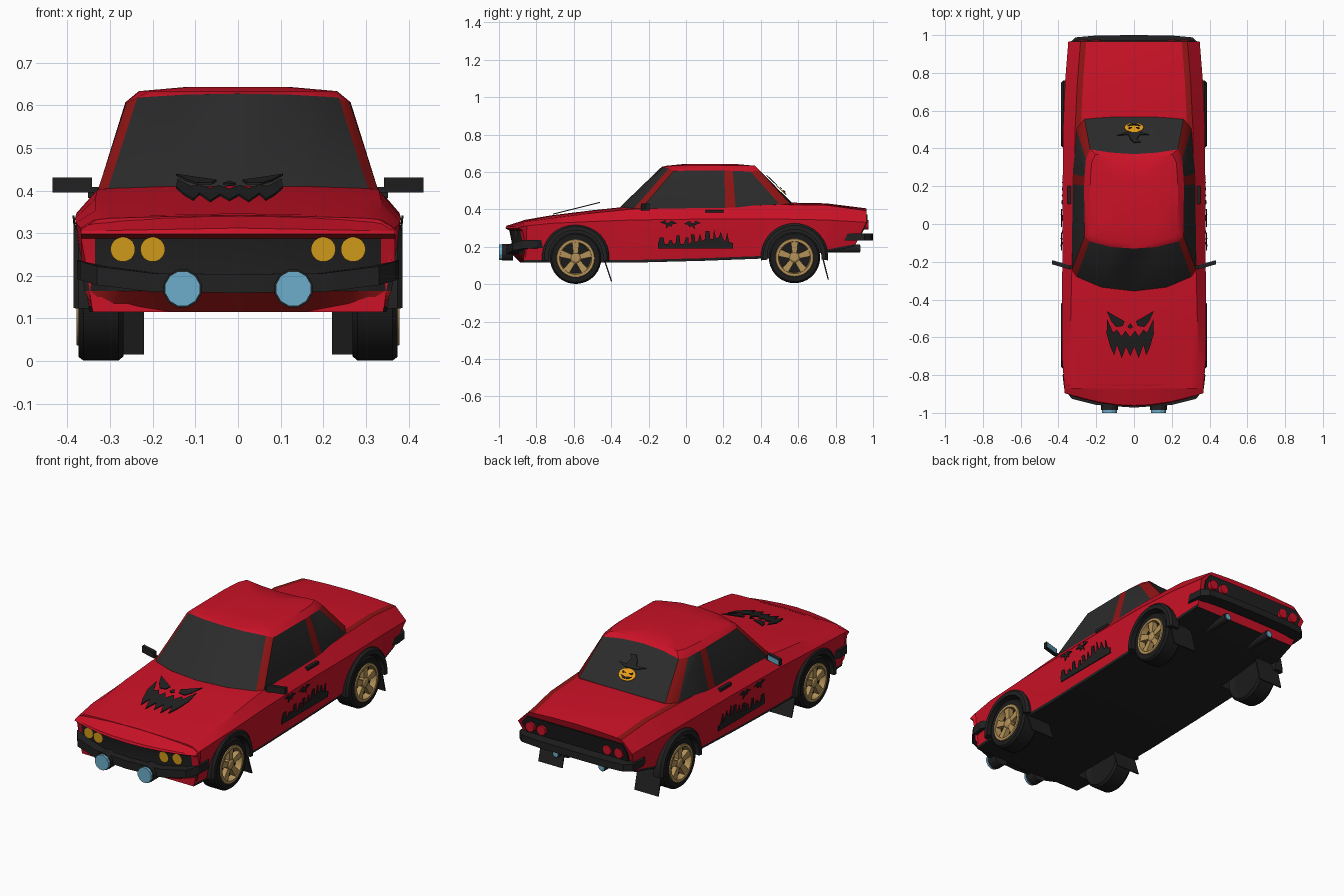
import bpy, bmesh, math
from mathutils import Vector

if "Cube" in bpy.data.objects:
    bpy.data.objects.remove(bpy.data.objects["Cube"])

def material(name, r, g, b):
    m = bpy.data.materials.new(name)
    m.diffuse_color = (r, g, b, 1)
    m.use_nodes = True
    m.node_tree.nodes["Principled BSDF"].inputs["Base Color"].default_value = m.diffuse_color
    return m

RED = material("body red", .60, .006, .02)
DARK = material("dark red trim", .28, .007, .007)
BLACK = material("black", .015, .015, .015)
GLASS = material("window glass", .024, .024, .024)
TYRE = material("tyre rubber", .011, .011, .011)
GOLD = material("wheel gold", .46, .29, .10)
YELLOW = material("headlamp yellow", .62, .32, .01)
BLUE = material("lens blue", .15, .42, .60)
ORANGE = material("pumpkin orange", .85, .36, .01)

def loft(name, rings, mats, rule=None, caps=True):
    """Bridge closed rings of points; rule(ring, segment, centre) picks the material slot."""
    bm = bmesh.new()
    vs = [[bm.verts.new(p) for p in r] for r in rings]
    n = len(rings[0])
    for i in range(len(vs) - 1):
        for j in range(n):
            k = (j + 1) % n
            f = bm.faces.new((vs[i][j], vs[i][k], vs[i + 1][k], vs[i + 1][j]))
            if rule:
                f.material_index = rule(i, j, f.calc_center_median())
    if caps:
        for i in (0, -1):
            f = bm.faces.new(vs[i])
            if rule:
                f.material_index = rule(i, -1, f.calc_center_median())
    bmesh.ops.recalc_face_normals(bm, faces=bm.faces)
    me = bpy.data.meshes.new(name)
    bm.to_mesh(me)
    bm.free()
    for m in mats:
        me.materials.append(m)
    ob = bpy.data.objects.new(name, me)
    bpy.context.collection.objects.link(ob)
    return ob

def full(half):
    """Mirror a half ring whose first and last points lie on x = 0."""
    return half + [(-p[0],) + tuple(p[1:]) for p in half[-2:0:-1]]

def box(name, lo, hi, mat):
    q = lambda z: [(lo[0], lo[1], z), (hi[0], lo[1], z), (hi[0], hi[1], z), (lo[0], hi[1], z)]
    return loft(name, [q(lo[2]), q(hi[2])], [mat])

def lathe(name, profile, cy, cz, s, mats, seg=36, caps=True, rule=None):
    """Spin (radius, x) points around a wheel axis."""
    rings = [[(s * x, cy + r * math.cos(a), cz + r * math.sin(a))
              for a in (2 * math.pi * i / seg for i in range(seg))] for r, x in profile]
    return loft(name, rings, mats, rule, caps)

def rod(name, x, z, r, y0, y1, mat, seg=24):
    rings = [[(x + r * math.cos(a), y, z + r * math.sin(a))
              for a in (2 * math.pi * (i + .5) / seg for i in range(seg))] for y in (y0, y1)]
    return loft(name, rings, [mat])

def plate(name, poly, place, normal, mat):
    a = [Vector(place(u, v)) for u, v in poly]
    return loft(name, [a, [p + Vector(normal) * .005 for p in a]], [mat])

# Main body: y, sill half width, bottom z, crease width/z, shoulder width/z, centre z
stations = [(-.87, .34, .115, .368, .31, .33, .332, .342), (-.72, .35, .115, .38, .325, .335, .352, .368),
            (-.5, .355, .115, .382, .335, .335, .38, .395), (-.28, .355, .115, .38, .343, .33, .402, .418),
            (.1, .355, .125, .378, .348, .32, .412, .428), (.5, .355, .14, .376, .348, .312, .425, .437),
            (.75, .342, .17, .365, .343, .30, .422, .432), (.965, .32, .20, .348, .33, .283, .393, .405)]
rings = []
for y, wb, zb, wc, zc, wt, zt, top in stations:
    half = [(0, zb), (wb, zb), (wb + .003, zb + .014), (wc, zc), (wt, zt), (wt - .03, zt + .003),
            (wt * .5, top - .003), (0, top)]
    tail = lambda z: -max(0, .33 - z) * .5 if y > .9 else 0
    rings.append(full([(x, y + tail(z), z) for x, z in half]))
def body_rule(i, j, c):
    k = min(j, 13 - j)
    return 1 if 0 <= k < 2 else 2 if k == 4 and c.y > .5 else 0
body = loft("car_body", rings, [RED, BLACK, DARK], body_rule)

# Wheel wells cut from the body
bpy.context.view_layer.objects.active = body
for s in (1, -1):
    for cy, cz in ((-.59, .14), (.58, .148)):
        cut = lathe("well_cutter", [(.158, .24), (.158, .5)], cy, cz, s, [RED, BLACK], 32, rule=lambda i, j, c: 1)
        cut.hide_render = True
        mod = body.modifiers.new("well", 'BOOLEAN')
        mod.operation, mod.object = 'DIFFERENCE', cut
        bpy.ops.object.modifier_apply(modifier=mod.name)
        bpy.data.objects.remove(cut)

# Nose with grille, built as side profiles swept across the width
rings = []
for u in (-1, -.91, -.75, -.5, -.25, 0, .25, .5, .75, .91, 1):
    a = abs(u)
    top = .313 if a == 1 else .346 - .016 * a * a
    prof = [(-.85, .115, .335), (-.885, .115, .335), (-.935, .165, .36), (-.93, .215, .368), (-.945, .288, .368),
            (-.965, .298, .368), (-.96, .312 - .007 * a, .368), (-.85, top, .369)]
    rings.append([(u * w, y if k in (0, 7) else min(y + .07 * u * u, -.853), z) for k, (y, z, w) in enumerate(prof)])
def nose_rule(i, j, c):
    return 1 if j in (0, 2) or (j == 3 and abs(c.x) < .34) else 2 if j in (1, 4) else 0
loft("nose_and_grille", rings, [RED, BLACK, DARK], nose_rule)

# Bumpers: bars following a half path of x, y, z
def bumper(name, half, h, depth):
    path = [(-p[0],) + p[1:] for p in half[:0:-1]] + half
    loft(name, [[(x, y, z - h), (x, y, z + h), (x * .93, y + depth, z + h), (x * .93, y + depth, z - h)]
                for x, y, z in path], [BLACK])
bumper("front_bumper", [(0, -.972, .182), (.2, -.958, .184), (.33, -.925, .20), (.37, -.87, .212), (.378, -.80, .215)], .022, .05)
bumper("rear_bumper", [(0, 1.0, .252), (.2, .998, .252), (.31, .988, .252), (.346, .955, .252), (.354, .88, .252)], .019, -.07)

# Cabin: base ring and top ring, glass and pillar faces chosen by segment
base = [(0, -.355, .41), (.17, -.335, .41), (.305, -.28, .403), (.328, -.24, .403), (.326, .21, .408), (.324, .265, .41),
        (.306, .505, .422), (.262, .555, .432), (.14, .565, .435), (0, .567, .436)]
upper = [(0, -.13, .627), (.12, -.122, .625), (.236, -.092, .618), (.262, -.065, .606), (.264, .205, .607),
         (.262, .25, .606), (.255, .345, .602), (.232, .395, .606), (.12, .378, .617), (0, .37, .62)]
sink = [(x, y, z - .03) for x, y, z in base]
inset = [(x * .88, .14 + (y - .14) * .9, .633) for x, y, z in upper]
crown = [(x * .45, .12 + (y - .12) * .5, .643) for x, y, z in upper]
def cabin_rule(i, j, c):
    k = min(j, 17 - j)
    return 0 if i != 1 or j < 0 else 2 if k in (2, 4, 6) else 1
loft("cabin", [full(r) for r in (sink, base, upper, inset, crown)], [RED, GLASS, DARK], cabin_rule)

# Tail panel, exhausts and lamps
loft("tail_panel", [[(x, y, z) for x, z, y in ((-w, .272, .934), (w, .272, .934), (w + .01, .33, .963), (w - .02, .372, .963),
     (-w + .02, .372, .963), (-w - .01, .33, .963))] for w in (.31,)] +
     [[(x, y, z) for x, z, y in ((-.31, .272, .942), (.31, .272, .942), (.32, .33, .971), (.29, .372, .971),
     (-.29, .372, .971), (-.32, .33, .971))]], [BLACK])
for s in (1, -1):
    for x in (.2, .27):
        rod("headlamp", s * x, .262, .029, -.93 + .9 * (x - .2) * .3, -.952 + .07 * (x / .368) ** 2, YELLOW)
        rod("tail_lamp", s * x, .318, .026, .94, .976, RED)
    rod("fog_lamp_shell", s * .13, .17, .046, -.985, -.925, BLACK, 12)
    rod("fog_lamp_lens", s * .13, .17, .042, -1.0, -.984, BLUE, 12)
    rod("exhaust_pipe", s * .14, .19, .022, .76, .93, BLACK)
    rod("exhaust_tip", s * .14, .19, .016, .92, .934, BLUE)

    # Wheels, flares and mud flaps
    for cy, cz, front in ((-.59, .138, True), (.58, .142, False)):
        lathe("tyre", [(.03, .285), (.1, .285), (.126, .268), (.137, .28), (.137, .362), (.128, .374), (.1, .374),
                       (.092, .345), (.01, .345)], cy, cz, s, [TYRE])
        lathe("rim_ring", [(.103, .372), (.1, .379), (.086, .379), (.08, .346)], cy, cz, s, [GOLD], caps=False)
        lathe("wheel_hub", [(.03, .345), (.03, .368), (.018, .376)], cy, cz, s, [GOLD], 20)
        for n in range(5):
            a = math.pi / 2 + n * 2 * math.pi / 5
            d, t = Vector((0, math.cos(a), math.sin(a))), Vector((0, -math.sin(a), math.cos(a)))
            c = Vector((0, cy, cz))
            quad = lambda r, w, x: [c + d * r + t * w * e + Vector((s * xx, 0, 0))
                                    for e, xx in ((-1, .345), (1, .345), (1, x), (-1, x))]
            loft("wheel_spoke", [quad(.015, .012, .37), quad(.09, .02, .374)], [GOLD])
        arc = [math.radians(-6 + 192 * i / 16) for i in range(17)]
        loft("arch_flare", [[(s * x, cy + r * math.cos(a), cz + .004 + r * math.sin(a)) for r, x in
                            ((.146, .33), (.146, .386), (.168, .386), (.18, .374), (.18, .33))] for a in arc], [BLACK])
        y0, z0, y1, z1 = (-.44, .13, -.402, .015) if front else (.72, .17, .757, .025)
        loft("mud_flap", [[(s * x, y + e, z) for x, e in ((.22, 0), (.365, 0), (.365, .007), (.22, .007))]
                          for y, z in ((y0, z0), (y1, z1))], [BLACK])

    # Mirrors and door handles
    rect = lambda x, y, t, g: [(s * x, y, .395 + g), (s * x, y + t, .395 + g), (s * x, y + t, .43 - g), (s * x, y, .43 - g)]
    loft("door_mirror", [rect(.342, -.24, .02, 0), rect(.435, -.213, .02, 0)], [BLACK])
    loft("mirror_glass", [rect(.348, -.222, .006, .004), rect(.430, -.198, .006, .004)], [BLUE])
    box("mirror_arm", (min(s * .315, s * .35), -.238, .395), (max(s * .315, s * .35), -.22, .408), BLACK)
    box("door_handle", (min(s * .33, s * .352), .105, .382), (max(s * .33, s * .352), .2, .397), BLACK)

    # Side decal: graveyard skyline and two bats
    side = lambda y, z: (s * (.361 + (z - .12) * .1), y, z)
    skyline = [(-.15, .19), (-.15, .215), (-.14, .25), (-.12, .25), (-.115, .215), (-.095, .215), (-.09, .232), (-.075, .235),
               (-.07, .215), (-.055, .22), (-.05, .26), (-.035, .262), (-.03, .215), (-.01, .215), (0, .25), (.012, .25),
               (.015, .215), (.03, .225), (.025, .265), (.045, .265), (.05, .225), (.065, .23), (.075, .27), (.085, .23),
               (.1, .24), (.105, .285), (.125, .285), (.13, .24), (.145, .24), (.15, .295), (.16, .245), (.175, .25),
               (.185, .28), (.195, .25), (.21, .225), (.22, .275), (.23, .225), (.25, .22), (.25, .19)]
    plate("graveyard_decal", skyline, side, (s, 0, 0), BLACK)
    bat = [(-.05, .012), (-.02, .024), (-.012, .008), (.002, .014), (.012, .022), (.045, .006), (.02, .004),
           (.012, -.012), (0, -.004), (-.018, -.022), (-.015, 0)]
    for by, bz, m in ((-.09, .318, 1), (.03, .315, -1)):
        plate("bat_decal", [(by + m * u, bz + v) for u, v in bat], side, (s, 0, 0), BLACK)

# Hood decal: jagged grinning face on a slightly raised plane
hood = lambda x, y: (x - .02, y, .432 + .25 * (y + .47))
for m in (1, -1):
    plate("hood_eye", [(m * u, v) for u, v in ((.125, -.46), (.075, -.49), (.03, -.515), (.04, -.54), (.075, -.545), (.1, -.515))],
          hood, (0, 0, 1), BLACK)
plate("hood_nose", [(-.015, -.545), (0, -.525), (.015, -.545), (0, -.555)], hood, (0, 0, 1), BLACK)
grin = [(0, -.6), (.025, -.565), (.045, -.595), (.07, -.56), (.09, -.575), (.122, -.505), (.125, -.58), (.105, -.65),
        (.085, -.695), (.07, -.64), (.045, -.71), (.022, -.65)]
plate("hood_grin", grin + [(0, -.70)] + [(-u, v) for u, v in grin[:0:-1]], hood, (0, 0, 1), BLACK)

# Rear window decal: pumpkin with a pointed hat
pane = lambda lift: (lambda x, t: (x, .565 - .195 * t + lift, .436 + .184 * t + lift))
out = (0, .7, .7)
plate("pumpkin_decal", [(.05 * math.cos(a), .32 + .13 * math.sin(a)) for a in (math.pi * i / 10 for i in range(20))],
      pane(.006), out, ORANGE)
for m in (1, -1):
    plate("pumpkin_eye", [(m * .03, .38), (m * .01, .34), (m * .03, .33)], pane(.010), out, BLACK)
plate("pumpkin_mouth", [(-.034, .29), (0, .265), (.034, .29), (.015, .23), (-.015, .23)], pane(.010), out, BLACK)
plate("hat_decal", [(-.09, .54), (-.04, .46), (.03, .45), (.08, .52), (.03, .52), (.015, .65), (.035, .72), (0, .74),
                    (-.02, .64), (-.03, .52)], pane(.008), out, BLACK)

# Smooth rounded areas, keep creases crisp
bpy.ops.object.select_all(action='SELECT')
bpy.ops.object.shade_smooth_by_angle(angle=math.radians(28))
